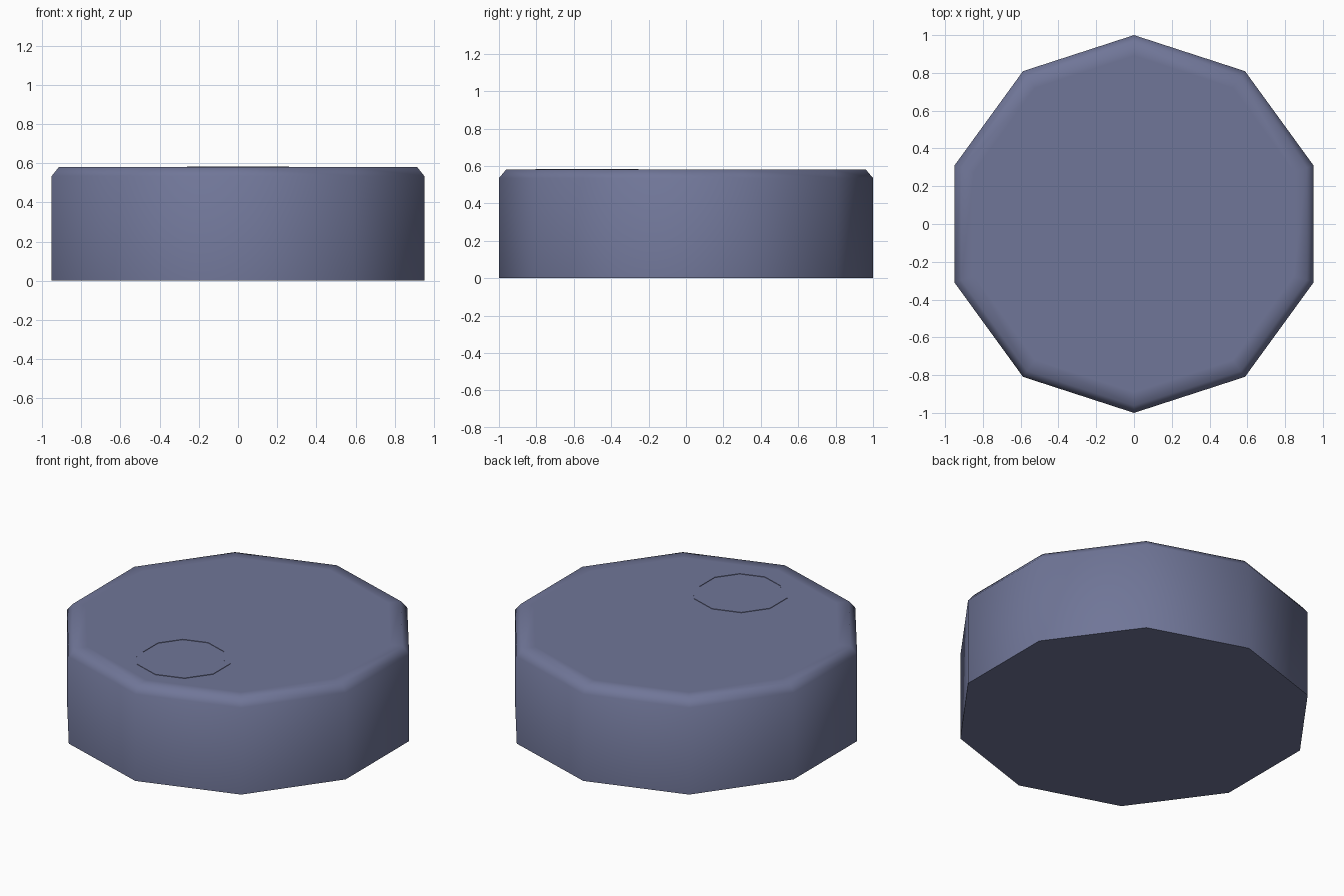
import bpy, bmesh, math

if "Cube" in bpy.data.objects:
    bpy.data.objects.remove(bpy.data.objects["Cube"])

SIDES = 10
mat = bpy.data.materials.new("slate blue")
mat.diffuse_color = (0.162, 0.181, 0.314, 1)
mat.use_nodes = True
mat.node_tree.nodes["Principled BSDF"].inputs["Base Color"].default_value = mat.diffuse_color


def ring(bm, radius, z, cy=0.0):
    # decagon with a corner on the y axis
    return [bm.verts.new((radius * math.sin(2 * math.pi * i / SIDES),
                          cy + radius * math.cos(2 * math.pi * i / SIDES), z))
            for i in range(SIDES)]


def bridge(bm, a, b):
    for i in range(SIDES):
        j = (i + 1) % SIDES
        bm.faces.new((a[i], a[j], b[j], b[i]))


def finish(bm, name, angle):
    bmesh.ops.recalc_face_normals(bm, faces=bm.faces)
    me = bpy.data.meshes.new(name)
    bm.to_mesh(me)
    bm.free()
    me.materials.append(mat)
    ob = bpy.data.objects.new(name, me)
    bpy.context.collection.objects.link(ob)
    bpy.ops.object.select_all(action='DESELECT')
    ob.select_set(True)
    bpy.context.view_layer.objects.active = ob
    bpy.ops.object.shade_smooth_by_angle(angle=math.radians(angle))


# puck body: straight wall, chamfered top edge, flat lid
bm = bmesh.new()
rings = [ring(bm, r, z) for r, z in
         ((1.0, 0.0), (1.0, 0.535), (0.962, 0.58), (0.89, 0.58))]
for a, b in zip(rings, rings[1:]):
    bridge(bm, a, b)
bm.faces.new(rings[0])
bm.faces.new(rings[-1])
finish(bm, "puck_body", 60)

# thin plain raised ring near the front of the lid
bm = bmesh.new()
rings = [ring(bm, r, z, -0.53) for r, z in
         ((0.275, 0.579), (0.275, 0.583), (0.238, 0.583), (0.238, 0.579))]
for a, b in zip(rings, rings[1:] + rings[:1]):
    bridge(bm, a, b)
finish(bm, "lid_ring", 30)
